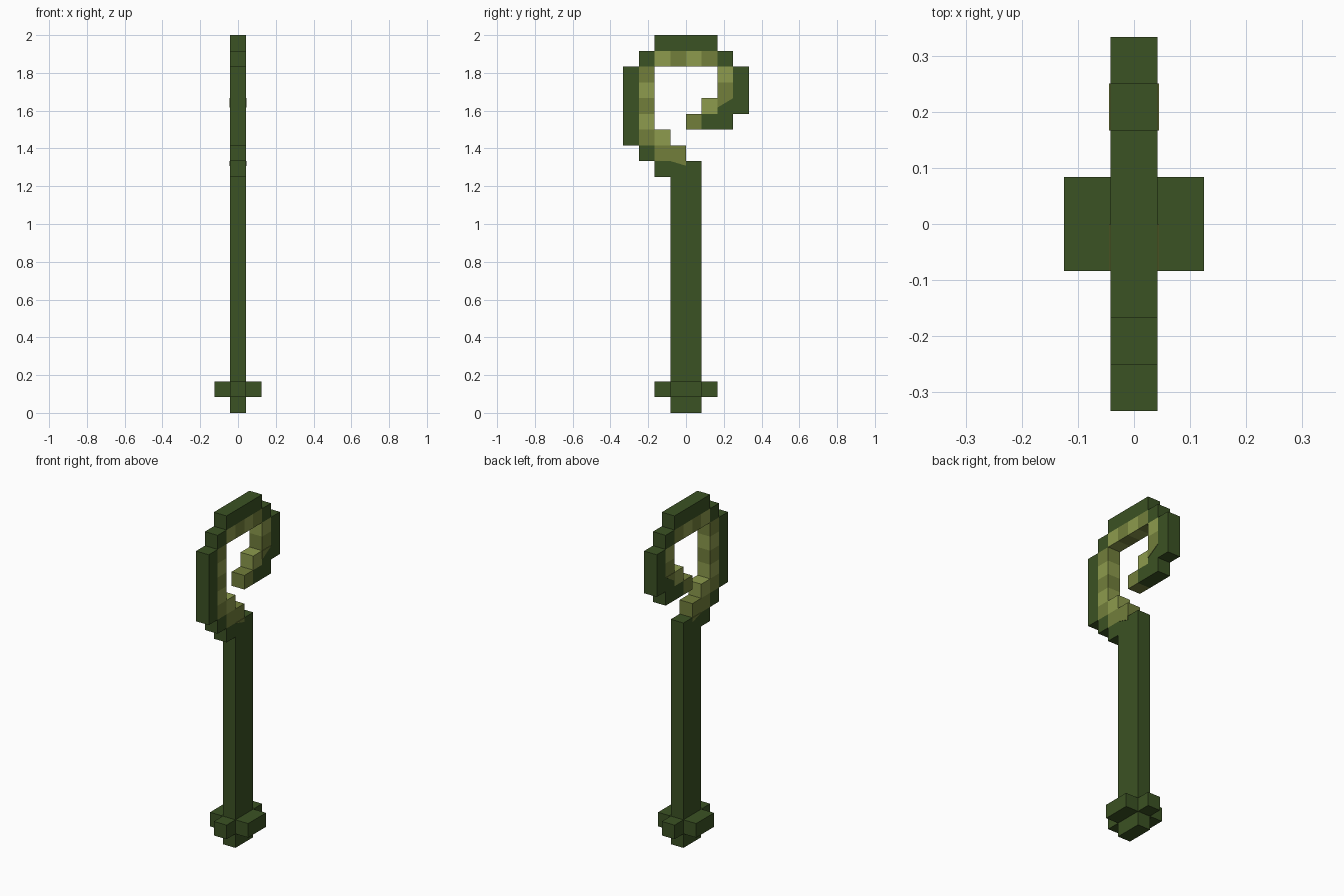
import bpy
import bmesh

cube = bpy.data.objects.get("Cube")
if cube:
    bpy.data.objects.remove(cube, do_unlink=True)

U = 1 / 12  # edge length of one block


def material(name, rgb):
    mat = bpy.data.materials.new(name)
    mat.use_nodes = True
    mat.diffuse_color = (*rgb, 1)
    mat.node_tree.nodes["Principled BSDF"].inputs["Base Color"].default_value = (*rgb, 1)
    return mat


DARK = material("dark green", (0.044, 0.084, 0.017))
MID = material("olive green", (0.168, 0.209, 0.044))
LIGHT = material("light olive", (0.266, 0.328, 0.074))


def prism(name, outline, x0, x1, mat):
    """Extrude a (y, z) outline, in block units, from x0 to x1."""
    bm = bmesh.new()
    base = bm.faces.new([bm.verts.new((x0 * U, y * U, z * U)) for y, z in outline])
    side = bmesh.ops.extrude_face_region(bm, geom=[base])
    verts = [v for v in side["geom"] if isinstance(v, bmesh.types.BMVert)]
    bmesh.ops.translate(bm, verts=verts, vec=((x1 - x0) * U, 0, 0))
    bmesh.ops.recalc_face_normals(bm, faces=bm.faces)
    mesh = bpy.data.meshes.new(name)
    bm.to_mesh(mesh)
    bm.free()
    mesh.materials.append(mat)
    obj = bpy.data.objects.new(name, mesh)
    bpy.context.collection.objects.link(obj)


def block(name, y0, y1, z0, z1, mat, x0=-0.5, x1=0.5):
    prism(name, [(y0, z0), (y1, z0), (y1, z1), (y0, z1)], x0, x1, mat)


# Straight shaft
block("shaft", -1, 1, 0, 16, DARK)

# Four lugs around the foot
for side, name in ((-1, "right"), (1, "left")):
    block("foot_lug_" + name, -1, 1, 1, 2, DARK, *sorted((side * 0.5, side * 1.5)))
block("foot_lug_front", -2, -1, 1, 2, DARK)
block("foot_lug_back", 1, 2, 1, 2, DARK)

# Dark outer rim of the hook
block("rim_neck", -2, -1, 15, 16, DARK)
block("rim_lower_front", -3, -2, 16, 17, DARK)
block("rim_front", -4, -3, 17, 22, DARK)
block("rim_upper_front", -3, -2, 22, 23, DARK)
block("rim_top", -2, 2, 23, 24, DARK)
block("rim_upper_back", 2, 3, 22, 23, DARK)
block("rim_back", 3, 4, 19, 22, DARK)
block("rim_back_corner", 2, 3, 19, 20, DARK)
block("rim_lower_back", 1, 3, 18, 19, DARK)

# Pale inner lining of the hook, in alternating tones
block("lining_neck", -2, 0, 16, 17, MID)
block("lining_step", -2, -1, 17, 18, LIGHT)
for i in range(5):
    block(f"lining_front_{i}", -3, -2, 17 + i, 18 + i, (MID, LIGHT)[i % 2])
for i in range(4):
    block(f"lining_top_{i}", i - 2, i - 1, 22, 23, (LIGHT, MID)[i % 2])
    
for i in range(2):
    block(f"lining_back_{i}", 2, 3, 20 + i, 21 + i, (MID, LIGHT)[i])
block("lining_back_step", 1, 2, 19, 20, LIGHT)
block("lining_tip", 0, 1, 18, 19, MID)

# Thin pale corners where the lining fades into the rim, on both sides
for x0, x1, name in ((0.5, 0.53, "left"), (-0.53, -0.5, "right")):
    prism("back_corner_patch_" + name, [(2, 20), (3, 20), (2, 19.4)], x0, x1, MID)
    prism("neck_corner_patch_" + name, [(-1, 16), (0, 16), (0, 15.7)], x0, x1, MID)
